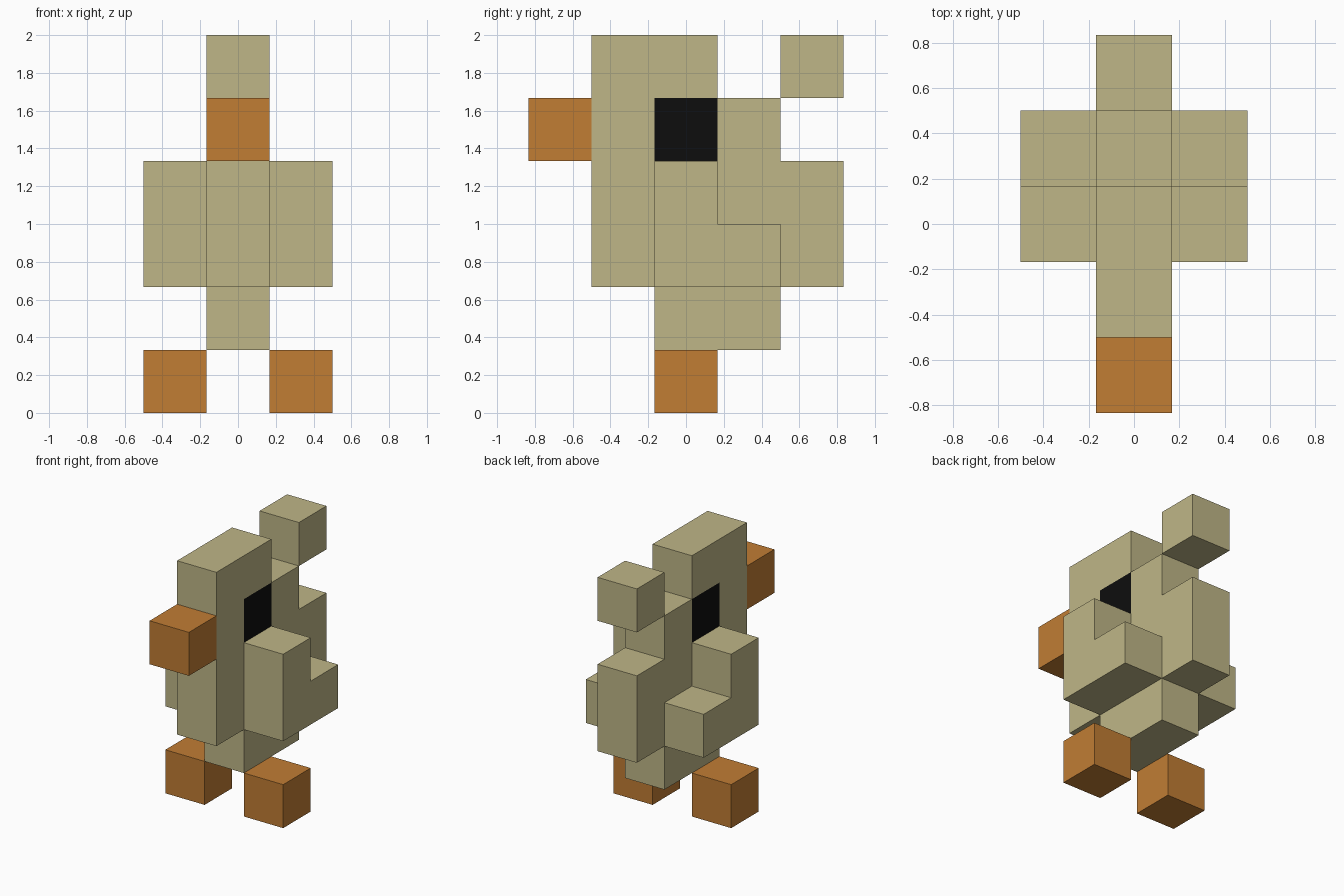
import bpy
import bmesh
from mathutils import Vector

if "Cube" in bpy.data.objects:
    bpy.data.objects.remove(bpy.data.objects["Cube"], do_unlink=True)

U = 1 / 3  # edge length of one block


def material(name, rgb, roughness=0.8):
    m = bpy.data.materials.new(name)
    m.use_nodes = True
    m.diffuse_color = (*rgb, 1)
    bsdf = m.node_tree.nodes["Principled BSDF"]
    bsdf.inputs["Base Color"].default_value = (*rgb, 1)
    bsdf.inputs["Roughness"].default_value = roughness
    return m


FEATHER = material("khaki_feather", (0.52, 0.468, 0.242))
ORANGE = material("orange", (0.533, 0.205, 0.034))
BLACK = material("eye_black", (0.004, 0.004, 0.004))


def block_part(name, column, rows, bottom, mats, eye=None):
    """Blocks in one column of x; rows run top to bottom, letters front to back."""
    cells = {(j, bottom + len(rows) - 1 - i)
             for i, row in enumerate(rows) for j, c in enumerate(row) if c == "#"}
    bm = bmesh.new()
    for j, k in cells:
        centre = Vector((column, j - 2, k + 0.5))
        for axis in range(3):
            for sign in (-1, 1):
                n = Vector((0, 0, 0))
                n[axis] = sign
                # Skip walls shared by two blocks
                if axis and (j + int(n.y), k + int(n.z)) in cells:
                    continue
                a = Vector((0, 0, 0))
                a[(axis + 1) % 3] = 1
                b = n.cross(a)
                corners = [centre + (n + a * s + b * t) / 2
                           for s, t in ((-1, -1), (1, -1), (1, 1), (-1, 1))]
                face = bm.faces.new([bm.verts.new(p * U) for p in corners])
                face.material_index = int(axis == 0 and (j, k) == eye)
    bmesh.ops.remove_doubles(bm, verts=bm.verts, dist=1e-4)
    mesh = bpy.data.meshes.new(name)
    bm.to_mesh(mesh)
    bm.free()
    for m in mats:
        mesh.materials.append(m)
    obj = bpy.data.objects.new(name, mesh)
    bpy.context.collection.objects.link(obj)
    return obj


# Head, chest, tail and belly, with an eye on each side face
block_part("body", 0, [".##..",
                       ".###.",
                       ".####",
                       ".####",
                       "..##."], 1, [FEATHER, BLACK], eye=(2, 4))

# Raised block at the end of the tail
block_part("tail_tip", 0, ["....#"], 5, [FEATHER])

block_part("beak", 0, ["#...."], 4, [ORANGE])

# Wings and feet on both sides
for side, x in (("left", 1), ("right", -1)):
    block_part(f"{side}_wing", x, ["..#..",
                                   "..##."], 2, [FEATHER])
    block_part(f"{side}_foot", x, ["..#.."], 0, [ORANGE])
